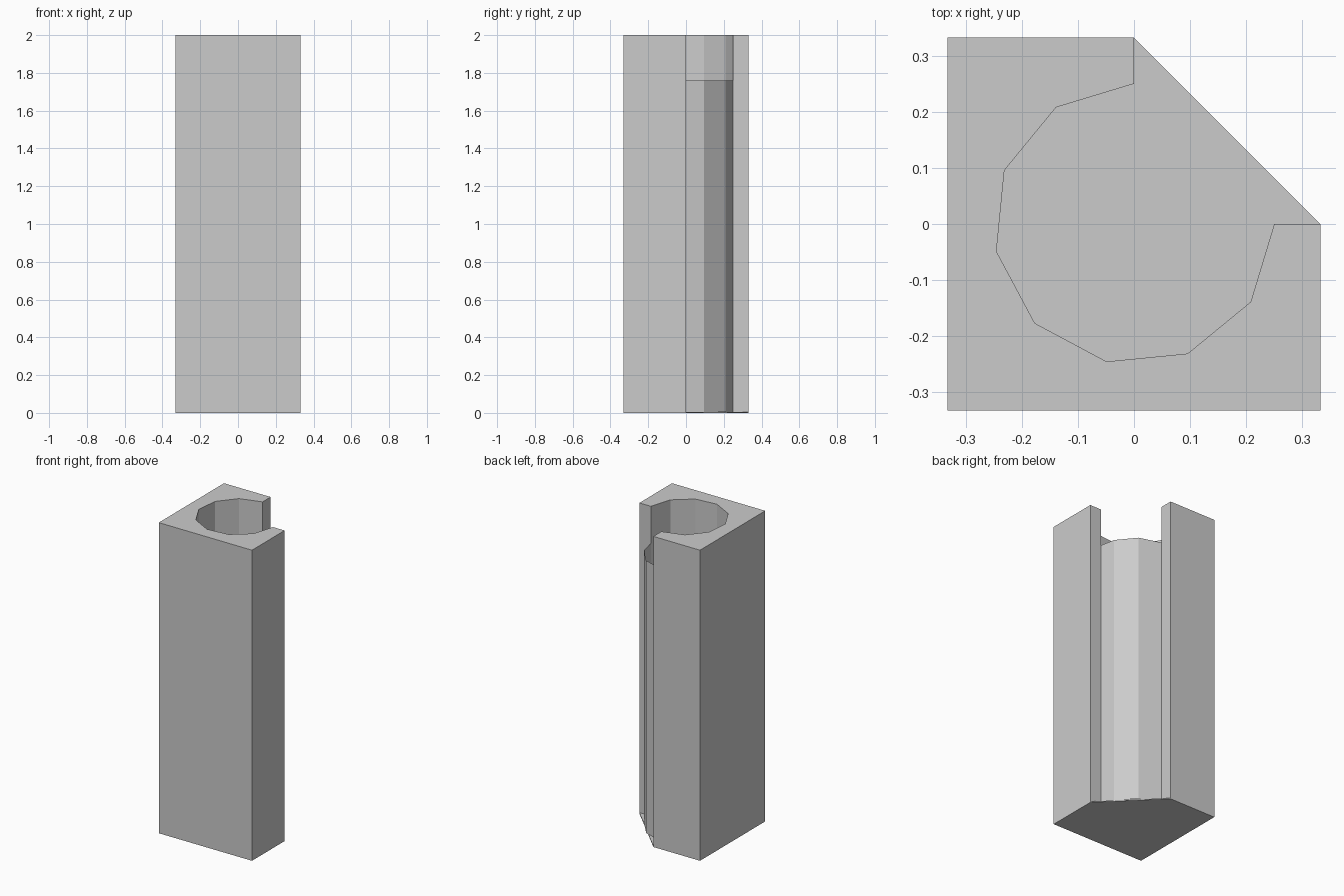
import bpy, bmesh
from math import cos, sin, radians

if "Cube" in bpy.data.objects:
    bpy.data.objects.remove(bpy.data.objects["Cube"])

H = 0.332      # half width of the column
R = 0.25       # bore radius
STEP = 33.75   # angle of one bore facet
BASE = 0.006   # thickness of the base plate


def arc(angles):
    return [(R * cos(radians(a)), R * sin(radians(a))) for a in angles]


def finish(bm, name):
    mesh = bpy.data.meshes.new(name)
    bm.to_mesh(mesh)
    bm.free()
    obj = bpy.data.objects.new(name, mesh)
    bpy.context.collection.objects.link(obj)
    return obj


def prism(name, profile, z0, z1):
    bm = bmesh.new()
    face = bm.faces.new([bm.verts.new((x, y, z0)) for x, y in profile])
    top = bmesh.ops.extrude_face_region(bm, geom=[face])["geom"]
    verts = [v for v in top if isinstance(v, bmesh.types.BMVert)]
    bmesh.ops.translate(bm, verts=verts, vec=(0, 0, z1 - z0))
    bmesh.ops.recalc_face_normals(bm, faces=bm.faces)
    return finish(bm, name)


def sheet(name, path, z0, z1):
    bm = bmesh.new()
    low = [bm.verts.new((x, y, z0)) for x, y in path]
    high = [bm.verts.new((x, y, z1)) for x, y in path]
    for i in range(len(path) - 1):
        bm.faces.new((low[i], low[i + 1], high[i + 1], high[i]))
    return finish(bm, name)


# Outline: a square with one corner cut off diagonally
outline = [(H, 0), (H, -H), (-H, -H), (-H, H), (0, H)]

# Thin plate closing the bottom
prism("base_plate", outline, 0, BASE)

# Column with a faceted bore, open over the back right quarter
prism("column", outline + arc([90 + STEP * i for i in range(9)]), BASE, 2)

# Thin curved wall closing the open quarter, stopping short of the top
sheet("curved_wall", arc([0, 90 - 2 * STEP, 90 - STEP, 90]), BASE, 1.76)
